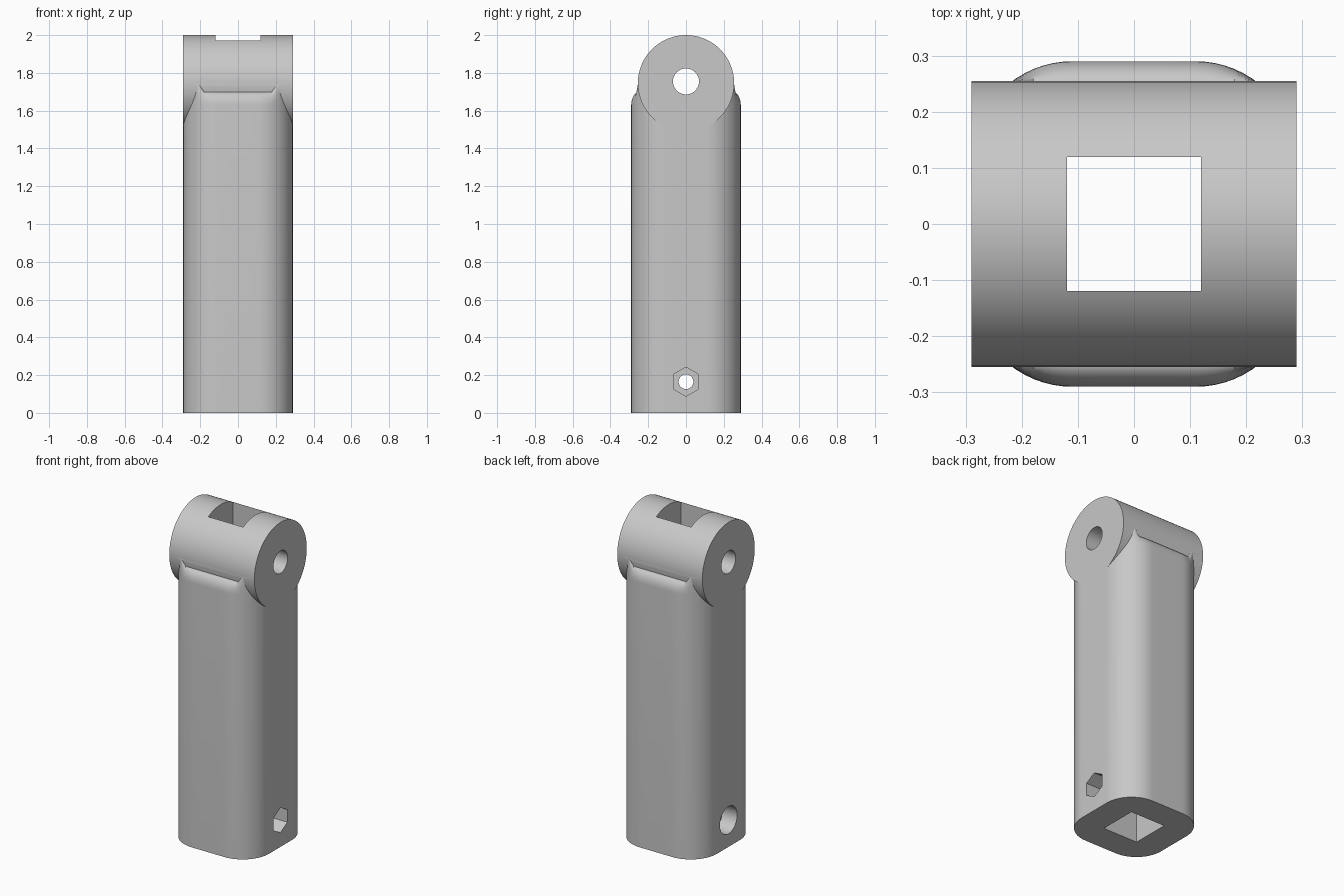
import bpy, bmesh
from math import sin, cos, pi, radians

cube = bpy.data.objects.get("Cube")
if cube:
    bpy.data.objects.remove(cube, do_unlink=True)

HALF = 0.29        # half width of the square body
CORNER = 0.18      # corner radius of the body
AXIS_Z = 1.745     # centre height of the barrel
BARREL_R = 0.255

grey = bpy.data.materials.new("plain grey")
grey.use_nodes = True
colour = (0.58, 0.58, 0.58, 1)
grey.diffuse_color = colour
grey.node_tree.nodes["Principled BSDF"].inputs["Base Color"].default_value = colour


def loft(name, rings):
    """Closed solid through matching rings of points."""
    bm = bmesh.new()
    loops = [[bm.verts.new(p) for p in ring] for ring in rings]
    n = len(loops[0])
    for low, high in zip(loops, loops[1:]):
        for i in range(n):
            j = (i + 1) % n
            bm.faces.new((low[i], low[j], high[j], high[i]))
    bm.faces.new(loops[0][::-1])
    bm.faces.new(loops[-1])
    bmesh.ops.recalc_face_normals(bm, faces=bm.faces[:])
    mesh = bpy.data.meshes.new(name)
    bm.to_mesh(mesh)
    bm.free()
    mesh.materials.append(grey)
    obj = bpy.data.objects.new(name, mesh)
    bpy.context.collection.objects.link(obj)
    return obj


def rod(name, radius, x0, x1, z, sides=64):
    """Prism along x, with a corner pointing straight up."""
    circle = [(radius * sin(2 * pi * i / sides), z + radius * cos(2 * pi * i / sides))
              for i in range(sides)]
    return loft(name, [[(x, y, h) for y, h in circle] for x in (x0, x1)])


def combine(target, tool, operation):
    mod = target.modifiers.new(tool.name, "BOOLEAN")
    mod.operation = operation
    mod.solver = "EXACT"
    mod.object = tool
    bpy.context.view_layer.objects.active = target
    bpy.ops.object.modifier_apply(modifier=mod.name)
    bpy.data.objects.remove(tool, do_unlink=True)


# Rounded square outline of the body
outline = []
core = HALF - CORNER
for quarter, (sx, sy) in enumerate([(1, 1), (-1, 1), (-1, -1), (1, -1)]):
    for k in range(17):
        a = (quarter + k / 16) * pi / 2
        outline.append((sx * core + CORNER * cos(a), sy * core + CORNER * sin(a)))
    # extra points along the flat sides
    if quarter in (0, 2):
        outline += [(sx * core * f, sy * HALF) for f in (0.5, 0, -0.5)]


def shoulder(s):
    """Ring of the rounded shoulder, raised to small horns at the corners."""
    ring = []
    for x, y in outline:
        rise = min(max((abs(x) - 0.185) / 0.025, 0), 1)
        top = 1.70 + 0.07 * rise
        inset = max(abs(y) - 0.246, 0) * (1 - cos(s * pi / 2))
        ring.append((x, y - inset * (1 if y > 0 else -1),
                     1.63 + (top - 1.63) * sin(s * pi / 2)))
    return ring


rings = [[(x, y, 0) for x, y in outline]]
rings += [shoulder(i / 8) for i in range(9)]
rings.append([(x * 0.75, y * 0.75, 1.75) for x, y in outline])
body = loft("pivot_arm", rings)

# Barrel across the top
combine(body, rod("barrel", BARREL_R, -HALF, HALF, AXIS_Z, 96), "UNION")

# Square channel along the full height
s = 0.119
square = [(s, s), (-s, s), (-s, -s), (s, -s)]
combine(body, loft("channel", [[(x, y, z) for x, y in square] for z in (-0.1, 2.1)]),
        "DIFFERENCE")

# Pin hole, bolt hole, nut pocket and bolt head recess
for args in [("pin_hole", 0.069, -0.4, 0.4, 1.755),
             ("bolt_hole", 0.039, -0.4, 0.4, 0.165),
             ("nut_pocket", 0.077, 0.19, 0.4, 0.165, 6),
             ("head_recess", 0.084, -0.4, -0.19, 0.165)]:
    combine(body, rod(*args), "DIFFERENCE")

bpy.ops.object.select_all(action="DESELECT")
body.select_set(True)
bpy.context.view_layer.objects.active = body
bpy.ops.object.shade_smooth_by_angle(angle=radians(28))
